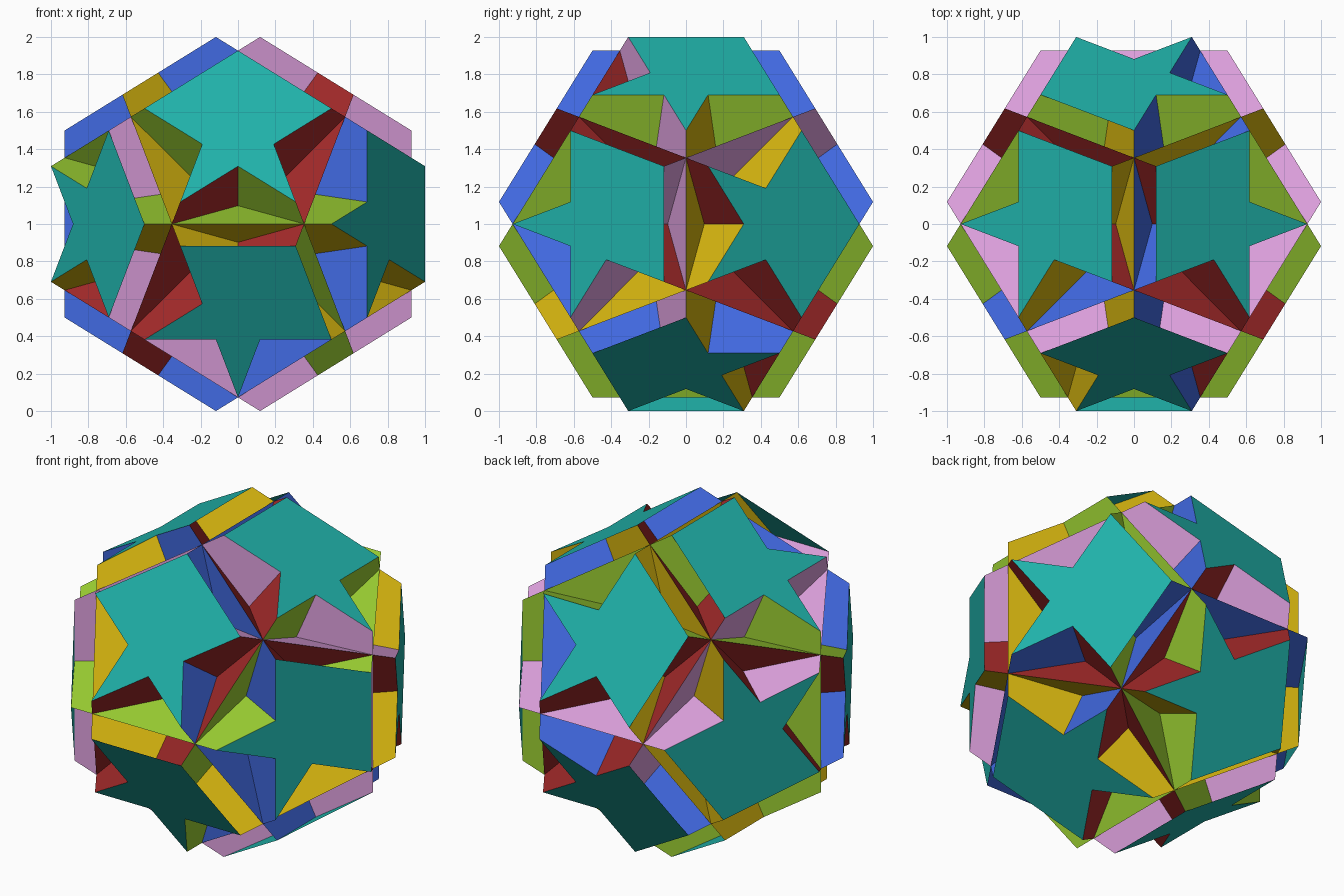
import bpy
import bmesh
import math
from mathutils import Vector

cube = bpy.data.objects.get("Cube")
if cube:
    bpy.data.objects.remove(cube, do_unlink=True)

PHI = (1 + math.sqrt(5)) / 2
G = 1 / PHI
SCALE = 3 / (2 * PHI)
LIFT = Vector((0, 0, 1))


def material(name, rgb):
    lin = [c / 12.92 if c <= 0.04045 else ((c + 0.055) / 1.055) ** 2.4
           for c in (v / 255 for v in rgb)] + [1.0]
    mat = bpy.data.materials.new(name)
    mat.use_nodes = True
    mat.diffuse_color = lin
    bsdf = next(n for n in mat.node_tree.nodes if n.type == 'BSDF_PRINCIPLED')
    bsdf.inputs["Base Color"].default_value = lin
    return mat


def ring(points, axis):
    """Sort points counter-clockwise around an outward axis."""
    u = axis.orthogonal().normalized()
    w = axis.normalized().cross(u)
    return sorted(points, key=lambda p: math.atan2(p.dot(w), p.dot(u)))


def build(name, polygons, mat):
    bm = bmesh.new()
    for poly in polygons:
        bm.faces.new([bm.verts.new(p + LIFT) for p in poly])
    mesh = bpy.data.meshes.new(name)
    bm.to_mesh(mesh)
    bm.free()
    mesh.materials.append(mat)
    obj = bpy.data.objects.new(name, mesh)
    bpy.context.collection.objects.link(obj)
    return obj


# Twelve corner directions of an icosahedron
corners = []
for s in (1, -1):
    for t in (1, -1):
        corners += [Vector((0, s * PHI, t)), Vector((t, 0, s * PHI)),
                    Vector((s * PHI, t, 0))]


def third_point(p, q):
    """Point a third of the way along the long edge from p to q."""
    return (2 * p + q) / 3 * SCALE


def hexagon(d):
    d = Vector(d)
    tri = [p for p in corners if abs(p.dot(d) - G) < 0.01]
    return ring([third_point(p, q) for p in tri for q in tri if p != q], d)


def star(p, first_tip):
    """Five-pointed star with the two gaps beside its first tip filled."""
    tips = ring([third_point(p, q) for q in corners
                 if abs(p.dot(q) + PHI) < 0.01], p)
    centre = sum(tips, Vector()) / 5
    k = min(range(5), key=lambda i: (tips[i] - Vector(first_tip)).length)
    tips = tips[k:] + tips[:k]
    outline = [tips[0]]
    for i in range(1, 5):
        outline.append(tips[i])
        if i < 4:
            outline.append(centre + (centre - tips[(i + 3) % 5]) * G * G)
    return outline


# Star faces, each found from the tip between its filled gaps
first_tips = [
    ((0, -PHI, 1), (0, -.5, .93)),
    ((0, -PHI, -1), (.31, -1, -.12)),
    ((0, PHI, 1), (-.5, .69, .62)),
    ((0, PHI, -1), (-.5, .69, -.62)),
    ((PHI, -1, 0), (1, -.12, .31)),
    ((PHI, 1, 0), (.5, .93, 0)),
    ((-PHI, -1, 0), (-.5, -.93, 0)),
    ((-PHI, 1, 0), (-.69, .62, -.5)),
    ((1, 0, PHI), (.12, .31, 1)),
    ((-1, 0, PHI), (-.12, .31, 1)),
    ((1, 0, -PHI), (.62, -.5, -.69)),
    ((-1, 0, -PHI), (-.12, .31, -1)),
]
build("star_faces", [star(Vector(p), t) for p, t in first_tips],
      material("teal", (32, 178, 170)))

# Hexagon faces: five sets of four, one colour per set
base = [(-1, -1, -1), (0, -G, PHI), (PHI, 0, -G), (-G, PHI, 0)]
sets = [
    ("green", (154, 205, 50), (1, 1, 1)),
    ("blue", (65, 105, 225), (1, -1, -1)),
    ("yellow", (214, 181, 15), (-1, 1, -1)),
    ("pink", (221, 160, 221), (-1, -1, 1)),
]
for colour, rgb, flip in sets:
    directions = [[a * f for a, f in zip(d, flip)] for d in base]
    build(colour + "_hexagons", [hexagon(d) for d in directions],
          material(colour, rgb))

red_directions = [(1, 1, 1), (1, -1, -1), (-1, 1, -1), (-1, -1, 1)]
build("red_hexagons", [hexagon(d) for d in red_directions],
      material("red", (165, 42, 42)))
